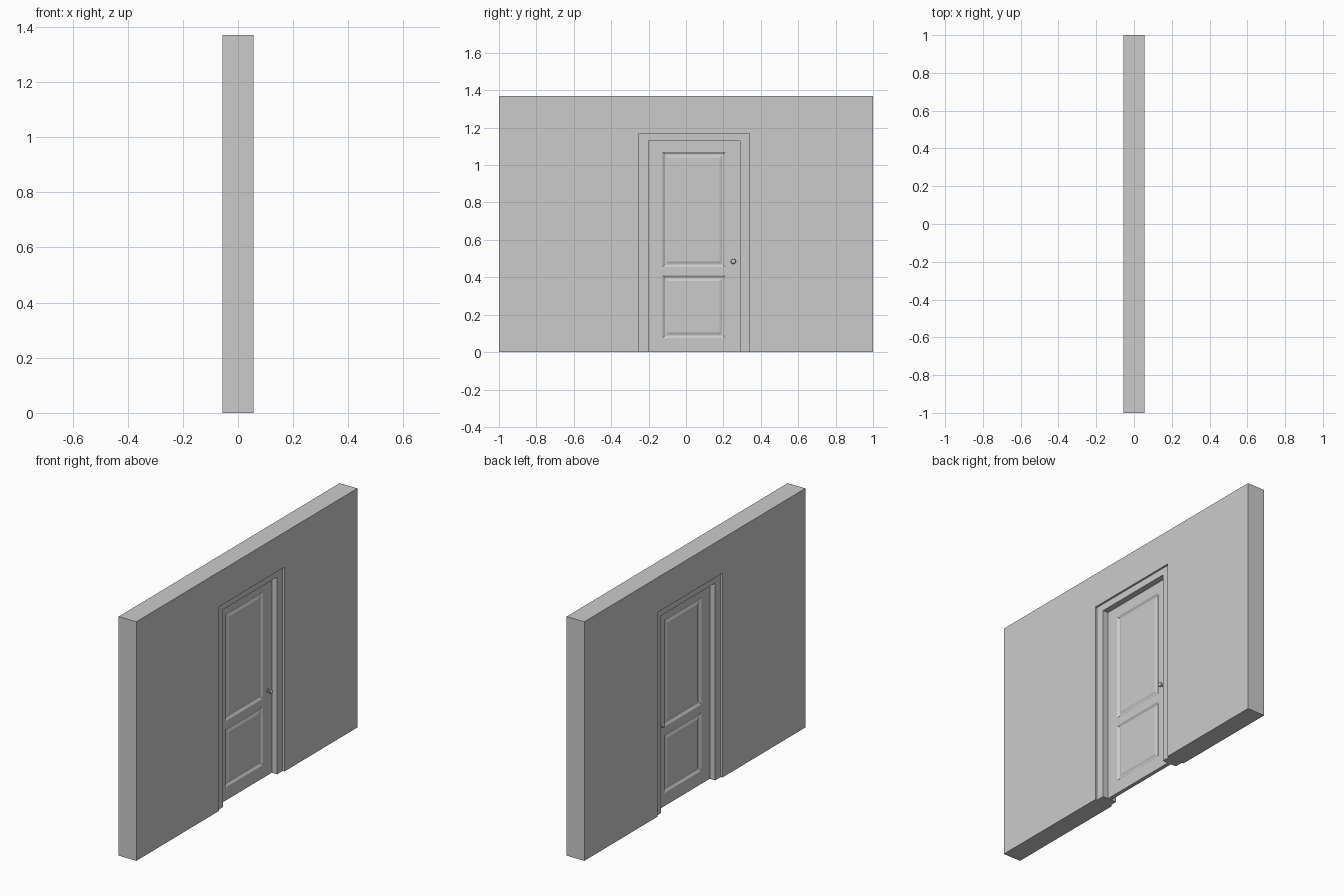
import bpy, bmesh, math
from mathutils import Matrix

if "Cube" in bpy.data.objects:
    bpy.data.objects.remove(bpy.data.objects["Cube"])

WALL, CASING, DOOR = 0.056, 0.045, 0.011      # half thicknesses along x
Y0, Y1, TOP = -0.2, 0.29, 1.13                # clear door opening


def finish(name, bm):
    bmesh.ops.recalc_face_normals(bm, faces=bm.faces)
    me = bpy.data.meshes.new(name)
    bm.to_mesh(me)
    bm.free()
    ob = bpy.data.objects.new(name, me)
    bpy.context.collection.objects.link(ob)
    return ob


def slab(name, outline, half):
    """Extrude a (y, z) outline symmetrically along x."""
    bm = bmesh.new()
    face = bm.faces.new([bm.verts.new((-half, y, z)) for y, z in outline])
    ext = bmesh.ops.extrude_face_region(bm, geom=[face])
    verts = [v for v in ext["geom"] if isinstance(v, bmesh.types.BMVert)]
    bmesh.ops.translate(bm, verts=verts, vec=(2 * half, 0, 0))
    return finish(name, bm)


def rect(y0, y1, z0, z1):
    return [(y0, z0), (y1, z0), (y1, z1), (y0, z1)]


def arch(y0, y1, top, iy0, iy1, itop):
    """Upside-down U outline around an opening."""
    return [(y0, 0), (iy0, 0), (iy0, itop), (iy1, itop),
            (iy1, 0), (y1, 0), (y1, top), (y0, top)]


def panel(name, y0, y1, z0, z1):
    """Sunk moulding with a raised field, on both door faces."""
    profile = [(0, DOOR), (0.012, 0.003), (0.018, 0.003), (0.03, 0.008)]
    bm = bmesh.new()
    for side in (1, -1):
        rings = [[bm.verts.new((side * x, y, z))
                  for y, z in rect(y0 + d, y1 - d, z0 + d, z1 - d)]
                 for d, x in profile]
        faces = [bm.faces.new((a[i], a[(i + 1) % 4], b[(i + 1) % 4], b[i]))
                 for a, b in zip(rings, rings[1:]) for i in range(4)]
        faces.append(bm.faces.new(rings[-1]))
        for f in faces:
            f.normal_update()
        if faces[-1].normal.x * side < 0:
            bmesh.ops.reverse_faces(bm, faces=faces)
    me = bpy.data.meshes.new(name)
    bm.to_mesh(me)
    bm.free()
    bpy.context.collection.objects.link(bpy.data.objects.new(name, me))


# Wall and the casing set slightly back inside it
slab("wall", arch(-1, 1, 1.37, -0.25, 0.34, 1.17), WALL)
slab("door_casing", arch(-0.25, 0.34, 1.17, Y0, Y1, TOP), CASING)

# Door leaf: stiles, rails and panels
PY0, PY1 = -0.125, 0.21
panels = {"lower_panel": (0.075, 0.41), "upper_panel": (0.455, 1.07)}
slab("hinge_stile", rect(Y0, PY0, 0, TOP), DOOR)
slab("latch_stile", rect(PY1, Y1, 0, TOP), DOOR)
for name, z0, z1 in (("bottom_rail", 0, 0.075), ("lock_rail", 0.41, 0.455),
                     ("top_rail", 1.07, TOP)):
    slab(name, rect(PY0, PY1, z0, z1), DOOR)
for name, (z0, z1) in panels.items():
    panel(name, PY0, PY1, z0, z1)

# Door knobs, lathed around x on both sides
knob_profile = [(0, 0.010), (0.003, 0.010), (0.004, 0.005), (0.011, 0.005),
                (0.015, 0.011), (0.020, 0.014), (0.026, 0.012), (0.029, 0.006)]
for name, side in (("front_knob", 1), ("back_knob", -1)):
    bm = bmesh.new()
    n = 20
    rings = [[bm.verts.new((side * (DOOR + x),
                            0.253 + r * math.cos(2 * math.pi * i / n),
                            0.485 + r * math.sin(2 * math.pi * i / n)))
              for i in range(n)] for x, r in knob_profile]
    for a, b in zip(rings, rings[1:]):
        for i in range(n):
            bm.faces.new((a[i], a[(i + 1) % n], b[(i + 1) % n], b[i]))
    bm.faces.new(rings[0])
    bm.faces.new(rings[-1])
    ob = finish(name, bm)
    bpy.ops.object.select_all(action='DESELECT')
    ob.select_set(True)
    bpy.context.view_layer.objects.active = ob
    bpy.ops.object.shade_smooth_by_angle(angle=math.radians(40))
